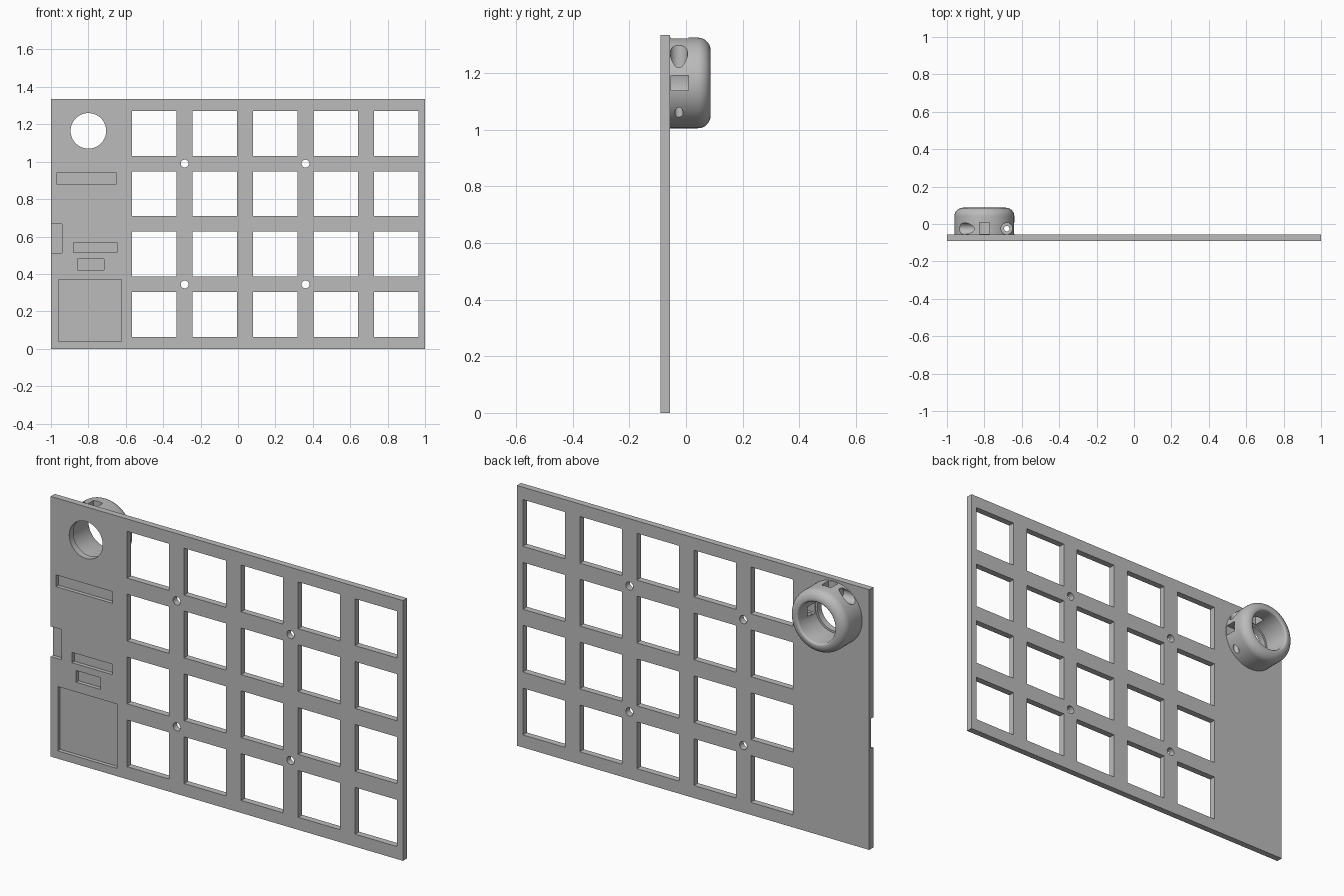
import bpy, bmesh, math
from mathutils import Matrix, Vector

cube = bpy.data.objects.get("Cube")
if cube:
    bpy.data.objects.remove(cube, do_unlink=True)

grey = bpy.data.materials.new("plain grey")
grey.use_nodes = True
GREY = (0.5, 0.5, 0.5, 1)
grey.diffuse_color = GREY
grey.node_tree.nodes["Principled BSDF"].inputs["Base Color"].default_value = GREY

FRONT, BACK = -0.09, -0.057      # plate faces
POCKET = 0.02                    # pocket depth
CX, CZ = -0.8, 1.165             # ring centre


def make(name, bm):
    bmesh.ops.recalc_face_normals(bm, faces=bm.faces[:])
    mesh = bpy.data.meshes.new(name)
    bm.to_mesh(mesh)
    bm.free()
    mesh.materials.append(grey)
    obj = bpy.data.objects.new(name, mesh)
    bpy.context.collection.objects.link(obj)
    return obj


def box(bm, x0, x1, y0, y1, z0, z1):
    size = Matrix.Diagonal((x1 - x0, y1 - y0, z1 - z0, 1))
    mid = Matrix.Translation(((x0 + x1) / 2, (y0 + y1) / 2, (z0 + z1) / 2))
    bmesh.ops.create_cube(bm, size=1, matrix=mid @ size)


def rod(bm, start, end, radius, sides=32):
    start, end = Vector(start), Vector(end)
    axis = end - start
    turn = axis.to_track_quat('Z', 'Y').to_matrix().to_4x4()
    bmesh.ops.create_cone(bm, cap_ends=True, segments=sides, radius1=radius,
                          radius2=radius, depth=axis.length,
                          matrix=Matrix.Translation((start + end) / 2) @ turn)


def cut(obj, bm, name):
    cutter = make(name, bm)
    cutter.hide_render = True
    mod = obj.modifiers.new(name, 'BOOLEAN')
    mod.operation, mod.solver, mod.object = 'DIFFERENCE', 'EXACT', cutter
    bpy.context.view_layer.objects.active = obj
    bpy.ops.object.modifier_apply(modifier=mod.name)
    bpy.data.objects.remove(cutter, do_unlink=True)


# Plate
bm = bmesh.new()
box(bm, -1, 1, FRONT, BACK, 0, 1.335)
plate = make("key_plate", bm)

# Key openings, screw holes, knob hole and front pockets
bm = bmesh.new()
for col in range(5):
    for row in range(4):
        x, z = -0.566 + col * 0.3235, 0.064 + row * 0.3225
        box(bm, x, x + 0.238, FRONT - 0.1, BACK + 0.1, z, z + 0.24)
for x in (-0.285, 0.361):
    for z in (0.344, 0.99):
        rod(bm, (x, FRONT - 0.1, z), (x, BACK + 0.1, z), 0.021, 24)
rod(bm, (CX, FRONT - 0.1, CZ), (CX, BACK + 0.1, CZ), 0.095, 64)
for x0, x1, z0, z1 in ((-0.97, -0.65, 0.88, 0.94), (-0.88, -0.648, 0.514, 0.567),
                       (-0.857, -0.717, 0.42, 0.48), (-0.96, -0.623, 0.04, 0.37),
                       (-1.05, -0.94, 0.513, 0.668)):
    box(bm, x0, x1, FRONT - 0.05, FRONT + POCKET, z0, z1)
cut(plate, bm, "plate_cutter")

# Ring: rounded profile spun about the y axis
TOP, OUT, BORE, R_OUT, R_IN = 0.087, 0.16, 0.105, 0.045, 0.01
profile = [(BORE, BACK), (OUT, BACK)]
for i in range(9):
    a = i * math.pi / 16
    profile.append((OUT - R_OUT + R_OUT * math.cos(a), TOP - R_OUT + R_OUT * math.sin(a)))
for i in range(5):
    a = math.pi / 2 + i * math.pi / 8
    profile.append((BORE + R_IN + R_IN * math.cos(a), TOP - R_IN + R_IN * math.sin(a)))
bm = bmesh.new()
verts = [bm.verts.new((CX + r, y, CZ)) for r, y in profile]
edges = [bm.edges.new((verts[i], verts[(i + 1) % len(verts)])) for i in range(len(verts))]
bmesh.ops.spin(bm, geom=verts + edges, cent=(CX, 0, CZ), axis=(0, 1, 0),
               angle=math.tau, steps=72, use_merge=True)
bmesh.ops.remove_doubles(bm, verts=bm.verts[:], dist=0.0001)
ring = make("knob_ring", bm)

# Side windows and screw bores in the ring
bm = bmesh.new()
W, Y = 0.027, -0.025
box(bm, CX - W, CX + W, BACK + 0.004, 0.008, CZ + 0.09, CZ + 0.2)
box(bm, CX + 0.09, CX + 0.2, BACK + 0.004, 0.008, CZ - W, CZ + W)
rod(bm, (CX + 0.12, Y, CZ + 0.055), (CX + 0.12, Y, CZ + 0.2), 0.031)
rod(bm, (CX - 0.055, Y, CZ + 0.12), (CX - 0.2, Y, CZ + 0.12), 0.031)
cut(ring, bm, "ring_cutter")

bm = bmesh.new()
rod(bm, (CX + 0.12, Y, CZ - 0.2), (CX + 0.12, Y, CZ + 0.1), 0.015, 20)
cut(ring, bm, "screw_cutter")

# Smooth the ring, keep its cut edges sharp
bpy.ops.object.select_all(action='DESELECT')
ring.select_set(True)
bpy.context.view_layer.objects.active = ring
bpy.ops.object.shade_smooth_by_angle(angle=math.radians(30))
